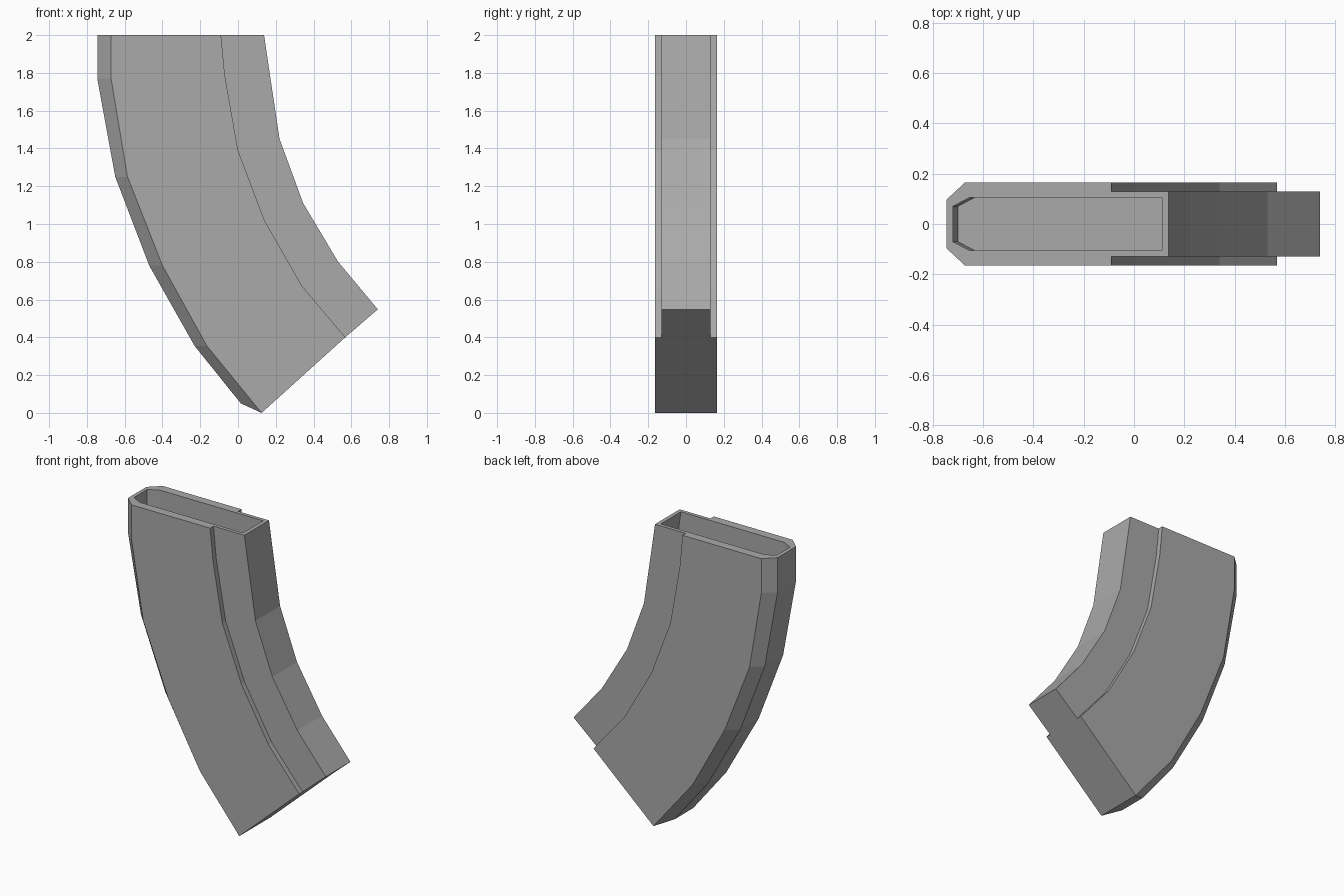
import bpy
import bmesh

cube = bpy.data.objects.get("Cube")
if cube:
    bpy.data.objects.remove(cube, do_unlink=True)

# Single grey finish
grey = bpy.data.materials.new("plain_grey")
grey.use_nodes = True
colour = (0.4, 0.4, 0.4, 1)
grey.diffuse_color = colour
grey.node_tree.nodes["Principled BSDF"].inputs["Base Color"].default_value = colour

# Curved side profile, from top to bottom, as (x, z) paths
spine = [(-.745, 2), (-.745, 1.77), (-.65, 1.25), (-.47, .78), (-.23, .355), (.015, .05)]
bevel = [(-.672, 2), (-.672, 1.77), (-.585, 1.25), (-.4, .78), (-.165, .355), (.125, 0)]
step = [(-.09, 2), (-.07, 1.79), (0, 1.39), (.14, 1.02), (.34, .67), (.568, .4)]
nose = [(.138, 2), (.169, 1.79), (.22, 1.45), (.345, 1.11), (.53, .8), (.74, .548)]

# Half widths of the outer shell and of the hollow
SHELL = (.097, .165, .165, .13, .13)
HOLLOW = (.07, .106, .106, .106, .106)

bm = bmesh.new()


def ring(points, widths):
    """Closed symmetric loop of vertices from one half of a cross-section."""
    half = list(zip(points, widths))
    right = [bm.verts.new((x, -w, z)) for (x, z), w in half]
    left = [bm.verts.new((x, w, z)) for (x, z), w in reversed(half)]
    return right + left


def bridge(a, b):
    n = len(a)
    for i in range(n):
        j = (i + 1) % n
        bm.faces.new((a[i], a[j], b[j], b[i]))


# Outer shell
shell = [ring((s, c, t, t, n), SHELL) for s, c, t, n in zip(spine, bevel, step, nose)]
for upper, lower in zip(shell, shell[1:]):
    bridge(upper, lower)

# Open hollow at the top, following the curve down to a flat floor
hollow = []
for z, back, front in ((2, 0, 0), (1.77, 0, .033), (1.66, .02, .05)):
    xs = (-.72 + back, -.652 + back, -.09, -.05, .112 + front)
    hollow.append(ring([(x, z) for x in xs], HOLLOW))
bridge(shell[0], hollow[0])
for upper, lower in zip(hollow, hollow[1:]):
    bridge(upper, lower)
bm.faces.new(hollow[-1])

# Slanted base and the small bevelled heel beside it
base = shell[-1]
bm.faces.new(base[1:-1])
bm.faces.new((base[0], base[1], base[-2], base[-1]))

bmesh.ops.recalc_face_normals(bm, faces=bm.faces)
mesh = bpy.data.meshes.new("curved_case")
bm.to_mesh(mesh)
bm.free()
mesh.materials.append(grey)
case = bpy.data.objects.new("curved_case", mesh)
bpy.context.collection.objects.link(case)
